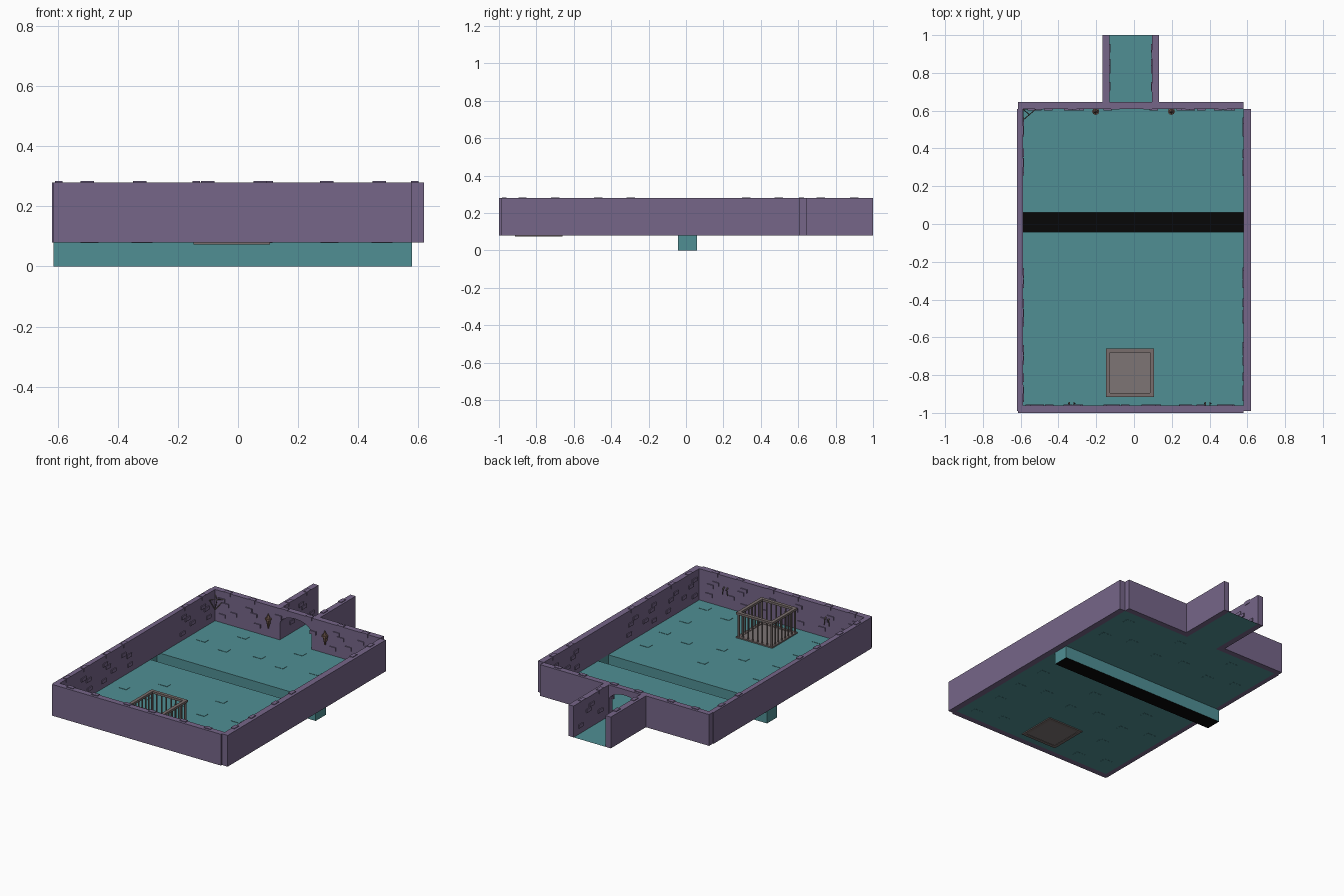
import bpy, bmesh, math, random
from mathutils import Matrix, Vector

if "Cube" in bpy.data.objects:
    bpy.data.objects.remove(bpy.data.objects["Cube"])
random.seed(4)

def mat(name, c):
    m = bpy.data.materials.new(name)
    m.diffuse_color = (*c, 1)
    m.use_nodes = True
    m.node_tree.nodes["Principled BSDF"].inputs["Base Color"].default_value = m.diffuse_color
    return m

PURPLE = mat("purple_stone", (0.18, 0.133, 0.25))
TEAL = mat("teal_floor", (0.08, 0.275, 0.296))
BLACK = mat("pit_black", (0.002, 0.002, 0.002))
IRON = mat("cage_iron", (0.19, 0.155, 0.15))
PLATE = mat("cage_plate_grey", (0.205, 0.178, 0.178))
BROWN = mat("torch_brown", (0.2, 0.12, 0.09))

def finish(name, bm, *mats):
    me = bpy.data.meshes.new(name)
    bm.to_mesh(me)
    bm.free()
    for m in mats:
        me.materials.append(m)
    ob = bpy.data.objects.new(name, me)
    bpy.context.collection.objects.link(ob)
    return ob

def box(bm, x0, x1, y0, y1, z0, z1):
    M = Matrix.Translation(((x0+x1)/2, (y0+y1)/2, (z0+z1)/2)) @ Matrix.Diagonal((x1-x0, y1-y0, z1-z0, 1))
    bmesh.ops.create_cube(bm, size=1, matrix=M)

def quad(bm, pts, idx=0):
    f = bm.faces.new([bm.verts.new(p) for p in pts])
    f.material_index = idx

def sheet(bm, x0, x1, y0, y1, z, idx=0):
    quad(bm, [(x0, y0, z), (x1, y0, z), (x1, y1, z), (x0, y1, z)], idx)

def rod(bm, a, b, r1, r2, seg=6):
    a, b = Vector(a), Vector(b)
    d = b - a
    M = Matrix.Translation((a+b)/2) @ d.to_track_quat('Z', 'Y').to_matrix().to_4x4()
    bmesh.ops.create_cone(bm, cap_ends=True, segments=seg, radius1=r1, radius2=r2, depth=d.length, matrix=M)

F, T = 0.08, 0.28          # floor level, wall top
XL, XR, YF, YB = -0.588, 0.58, -0.962, 0.608
P0, P1 = -0.043, 0.06      # pit edges in y

# floor with pit and corridor floor
bm = bmesh.new()
sheet(bm, XL, XR, YF, P0, F)
sheet(bm, XL, XR, P1, YB, F)
sheet(bm, -0.13, 0.095, YB, 1.0, F)
for y in (P0, P1):
    quad(bm, [(-0.615, y, 0), (XR, y, 0), (XR, y, F), (-0.615, y, F)])
for x in (-0.615, XR):
    quad(bm, [(x, P0, 0), (x, P1, 0), (x, P1, F), (x, P0, F)])
sheet(bm, -0.615, XR, P0, P1, 0, 1)
finish("floor_and_pit", bm, TEAL, BLACK)

# slightly raised paving stones
bm = bmesh.new()
for cx in (-0.415, -0.015, 0.385):
    for cy in (0.41, -0.385, -0.787):
        if cx == -0.015 and cy < -0.7:
            continue
        for dx, dy in ((-0.08, -0.06), (0.1, -0.1), (0.09, 0.11)):
            x, y = cx+dx, cy+dy
            box(bm, x-0.03, x+0.03, y-0.02, y+0.02, F-0.001, F+0.002)
finish("paving_stones", bm, TEAL)

# plain walls
for name, b in {"left_wall": (-0.62, XL, -0.99, YB), "right_wall": (XR, 0.62, -0.99, YB),
                "front_wall": (-0.615, XR, -1.0, YF),
                "corridor_left_wall": (-0.168, -0.13, 0.645, 1.0),
                "corridor_right_wall": (0.095, 0.132, 0.645, 1.0)}.items():
    bm = bmesh.new()
    box(bm, *b, F, T)
    finish(name, bm, PURPLE)

# back wall with arched doorway
bm = bmesh.new()
c, r = -0.018, 0.112
arch = [(c + r*math.cos(a), F + 0.1 + 0.063*math.sin(a)) for a in [math.pi*i/10 for i in range(11)]]
prof = [(XR, F), (XR, T), (-0.615, T), (-0.615, F), (c-r, F)] + arch[::-1] + [(c+r, F)]
f = bm.faces.new([bm.verts.new((x, YB, z)) for x, z in prof])
ext = bmesh.ops.extrude_face_region(bm, geom=[f])
bmesh.ops.translate(bm, vec=(0, 0.037, 0), verts=[v for v in ext['geom'] if isinstance(v, bmesh.types.BMVert)])
bmesh.ops.recalc_face_normals(bm, faces=bm.faces)
finish("back_wall_with_arch", bm, PURPLE)

# raised bricks: along wall tops and clustered on the inner faces
bm = bmesh.new()
def brick(axis, face, inward, u, z, w=0.045, h=0.022, into=0.006, out=0.006):
    a, b = sorted((face + inward*out, face - inward*into))
    if axis == 'x':
        box(bm, u-w/2, u+w/2, a, b, z-h/2, z+h/2)
    else:
        box(bm, a, b, u-w/2, u+w/2, z-h/2, z+h/2)

CLUSTER = [(-0.12, 0.225), (-0.09, 0.2), (0.07, 0.215), (0.11, 0.19), (-0.03, 0.155), (0.13, 0.13), (-0.13, 0.125)]
def module(axis, face, inward, u, door=False):
    for d in (-0.087, 0.087):
        brick(axis, face, inward, u+d, T-0.008, h=0.024, into=0.022, out=0.003)
    for d, z in CLUSTER:
        if not door or (abs(d) > 0.1 and z > 0.15):
            brick(axis, face, inward, u+d+random.uniform(-0.01, 0.01), z)

for u in (-0.415, -0.013, 0.383):
    module('x', YB, -1, u, u == -0.013)
    module('x', YF, 1, u)
for u in (0.41, -0.383, -0.787):
    module('y', XL, 1, u)
    module('y', XR, -1, u)
for face, inward in ((-0.13, 1), (0.095, -1)):
    for u, z in ((0.72, T-0.008), (0.9, T-0.008)):
        brick('y', face, inward, u, z, h=0.024, into=0.022, out=0.003)
    for u, z in ((0.82, 0.225), (0.85, 0.2), (0.73, 0.15), (0.93, 0.13)):
        brick('y', face, inward, u, z)
finish("wall_bricks", bm, PURPLE)

# cage: base plate, top and bottom frames, bars
CX, CY, H, Z1 = -0.021, -0.787, 0.128, 0.243
bm = bmesh.new()
box(bm, CX-0.108, CX+0.108, CY-0.108, CY+0.108, 0.076, 0.085)
finish("cage_plate", bm, PLATE)
bm = bmesh.new()
for z0, z1 in ((0.074, 0.088), (Z1-0.014, Z1)):
    for s in (-1, 1):
        a, b = sorted((s*H, s*(H-0.021)))
        box(bm, CX-H, CX+H, CY+a, CY+b, z0, z1)
        box(bm, CX+a, CX+b, CY-H+0.021, CY+H-0.021, z0, z1)
N = 7
for i in range(N+1):
    d = -0.117 + 0.234*i/N
    r = 0.007 if i in (0, N) else 0.0045
    for s in (-0.117, 0.117):
        rod(bm, (CX+d, CY+s, 0.086), (CX+d, CY+s, Z1-0.01), r, r)
        if 0 < i < N:
            rod(bm, (CX+s, CY+d, 0.086), (CX+s, CY+d, Z1-0.01), r, r)
finish("cage_bars", bm, IRON)

# torches beside the doorway
for name, x in (("left_torch", -0.203), ("right_torch", 0.198)):
    bm = bmesh.new()
    y = YB - 0.012
    rod(bm, (x, y, 0.14), (x, y, 0.195), 0.004, 0.014, 8)
    rod(bm, (x, y, 0.193), (x, y, 0.203), 0.019, 0.019, 8)
    rod(bm, (x, y, 0.203), (x, y, 0.232), 0.013, 0.001, 6)
    box(bm, x-0.008, x+0.008, y, YB, 0.165, 0.19)
    finish(name, bm, BROWN)

# cobweb in the back left corner
bm = bmesh.new()
A, B, C = Vector((XL, 0.55, 0.235)), Vector((-0.52, YB, 0.235)), Vector((XL, YB, 0.15))
M = (A+B)/2
for p, q in ((A, B), (A, C), (B, C), (M, Vector((XL, YB, 0.25))), (M, C)):
    rod(bm, p, q, 0.0025, 0.0025, 4)
finish("corner_cobweb", bm, IRON)

# wall shackles on the front wall
bm = bmesh.new()
for x in (-0.33, 0.39):
    for d in (-0.012, 0.012):
        rod(bm, (x+d, YF, 0.21), (x+d, YF+0.018, 0.2), 0.004, 0.004)
        rod(bm, (x+d, YF+0.012, 0.205), (x+d*1.5, YF+0.012, 0.165), 0.003, 0.003)
finish("wall_shackles", bm, IRON)
